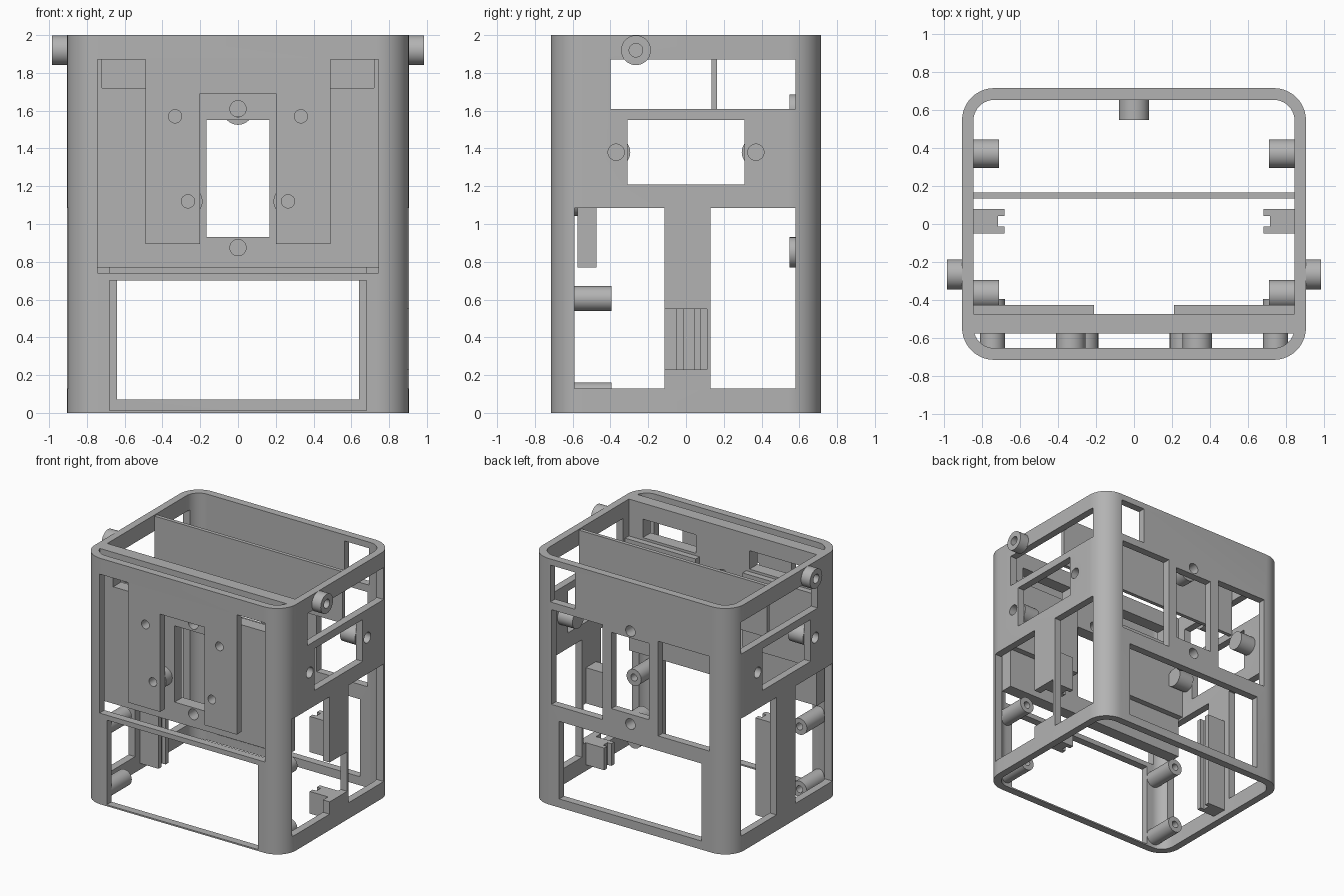
import bpy, bmesh, math
from mathutils import Vector, Matrix

cube = bpy.data.objects.get("Cube")
if cube:
    bpy.data.objects.remove(cube, do_unlink=True)

grey = bpy.data.materials.new("plain grey")
grey.use_nodes = True
grey.diffuse_color = (0.45, 0.45, 0.45, 1)
grey.node_tree.nodes["Principled BSDF"].inputs["Base Color"].default_value = (0.45, 0.45, 0.45, 1)


def finish(name, bm):
    bmesh.ops.recalc_face_normals(bm, faces=bm.faces)
    mesh = bpy.data.meshes.new(name)
    bm.to_mesh(mesh)
    bm.free()
    mesh.materials.append(grey)
    obj = bpy.data.objects.new(name, mesh)
    bpy.context.collection.objects.link(obj)
    return obj


def box(name, x, y, z):
    bm = bmesh.new()
    size = [b - a for a, b in (x, y, z)]
    mid = [(a + b) / 2 for a, b in (x, y, z)]
    bmesh.ops.create_cube(bm, size=1, matrix=Matrix.Translation(mid) @ Matrix.Diagonal((*size, 1)))
    return finish(name, bm)


def rod(name, start, end, radius):
    a, b = Vector(start), Vector(end)
    bm = bmesh.new()
    turn = (b - a).to_track_quat('Z', 'Y').to_matrix().to_4x4()
    bmesh.ops.create_cone(bm, cap_ends=True, segments=32, radius1=radius, radius2=radius,
                          depth=(b - a).length, matrix=Matrix.Translation((a + b) / 2) @ turn)
    return finish(name, bm)


def rounded_prism(name, hx, hy, radius, z):
    bm = bmesh.new()
    verts = []
    for i, (sx, sy) in enumerate(((1, 1), (-1, 1), (-1, -1), (1, -1))):
        for k in range(11):
            t = math.radians(90 * i + 9 * k)
            verts.append(bm.verts.new((sx * (hx - radius) + radius * math.cos(t),
                                       sy * (hy - radius) + radius * math.sin(t), z[0])))
    face = bm.faces.new(verts)
    top = bmesh.ops.extrude_face_region(bm, geom=[face])["geom"]
    bmesh.ops.translate(bm, vec=(0, 0, z[1] - z[0]),
                        verts=[v for v in top if isinstance(v, bmesh.types.BMVert)])
    return finish(name, bm)


def cut(obj, cutter):
    cutter.hide_render = True
    mod = obj.modifiers.new("cut", 'BOOLEAN')
    mod.operation = 'DIFFERENCE'
    mod.solver = 'EXACT'
    mod.object = cutter
    bpy.context.view_layer.objects.active = obj
    bpy.ops.object.modifier_apply(modifier=mod.name)
    bpy.data.objects.remove(cutter, do_unlink=True)


def cut_box(obj, x, y, z):
    cut(obj, box("cutter", x, y, z))


def cut_rod(obj, start, end, radius):
    cut(obj, rod("cutter", start, end, radius))


# Rounded tube shell
shell = rounded_prism("shell", 0.905, 0.715, 0.17, (0, 2))
cut(shell, rounded_prism("cutter", 0.845, 0.653, 0.11, (-0.1, 2.1)))

# Windows through both side walls
ACROSS = (-1.2, 1.2)
for y, z in (((-0.4, 0.58), (1.61, 1.87)), ((-0.31, 0.31), (1.21, 1.55)),
             ((-0.59, -0.115), (0.13, 1.085)), ((0.13, 0.58), (0.13, 1.085))):
    cut_box(shell, ACROSS, y, z)

# Front wall: lower opening, and recess leaving a hanging forked plate
FRONT, BACK = (-0.9, -0.6), (0.6, 0.9)
cut_box(shell, (-0.68, 0.68), FRONT, (0.012, 0.7))
cut_box(shell, (-0.745, 0.745), FRONT, (0.74, 0.895))
cut_box(shell, (-0.2, 0.2), FRONT, (0.8, 1.69))
for x in ((-0.745, -0.49), (0.49, 0.745)):
    cut_box(shell, x, FRONT, (0.8, 1.87))

# Back wall windows
for x, z in (((-0.64, 0.64), (0.07, 0.7)), ((-0.17, 0.17), (0.93, 1.55)),
             ((-0.71, -0.25), (0.82, 1.59)), ((0.25, 0.71), (0.82, 1.59)),
             ((0.5, 0.72), (1.65, 1.95))):
    cut_box(shell, x, BACK, z)

# Inner front panel behind the recess
panel = box("inner_front_panel", (-0.845, 0.845), (-0.575, -0.473), (0.77, 2))
cut_box(panel, (-0.168, 0.168), (-0.7, -0.4), (0.93, 1.55))
for s in (-1, 1):
    cut_box(panel, sorted((s * 0.24, s * 0.72)), (-0.7, -0.4), (1.72, 1.87))
for z in (0.875, 1.61):
    cut_rod(panel, (0, -0.7, z), (0, -0.4, z), 0.043)

divider = box("divider", (-0.845, 0.845), (0.135, 0.165), (1.57, 1.99))


def boss(name, wall, inward, radius, length, hole):
    """Blind screw boss on the inside of a wall, drilled from outside."""
    a, d = Vector(wall), Vector(inward)
    obj = rod(name, a, a + d * length, radius)
    cut_rod(obj, a - d * 0.02, a + d * length * 0.7, hole)
    cut_rod(shell, a - d * 0.15, a + d * 0.02, hole)


# Bosses on the back wall
for z in (0.85, 1.605):
    boss("back_boss", (0, 0.653, z), (0, -1, 0), 0.08, 0.105, 0.043)

for s, side in ((1, "left"), (-1, "right")):
    # Side wall bosses
    for y in (-0.37, 0.37):
        boss(side + "_side_boss", (s * 0.845, y, 1.38), (-s, 0, 0), 0.075, 0.135, 0.043)

    # Bosses between front plate and inner panel
    for x, z in ((0.333, 1.57), (0.265, 1.12)):
        boss(side + "_front_boss", (s * x, -0.653, z), (0, 1, 0), 0.077, 0.079, 0.035)

    # Long pegs low on the front wall
    for z in (0.095, 0.605):
        peg = rod(side + "_front_peg", (s * 0.745, -0.66, z), (s * 0.745, -0.395, z), 0.066)
        cut_rod(peg, (s * 0.745, -0.5, z), (s * 0.745, -0.3, z), 0.028)

    # Outer side knob with a hole
    knob = rod(side + "_knob", (s * 0.9, -0.265, 1.92), (s * 0.985, -0.265, 1.92), 0.079)
    cut_rod(knob, (s * 0.92, -0.265, 1.92), (s * 1.1, -0.265, 1.92), 0.036)

    # Backing pad on the inner panel
    box(side + "_panel_pad", sorted((s * 0.21, s * 0.845)), (-0.473, -0.425), (1.1, 1.7))

    # Slotted rail on the side pillar
    rail = box(side + "_rail", sorted((s * 0.68, s * 0.845)), (-0.05, 0.08), (0.05, 0.84))
    cut_box(rail, sorted((s * 0.6, s * 0.715)), (-0.012, 0.042), (0, 1))
    if s > 0:
        cut_box(rail, (0.6, 1), (-0.2, 0.11), (0.23, 0.55))

# Notch through the left pillar
cut_box(shell, (0.6, 1.2), (-0.2, 0.11), (0.23, 0.55))

# Smooth rounded surfaces, keep edges sharp
bpy.ops.object.select_all(action='DESELECT')
for obj in bpy.context.collection.objects:
    if obj.type == 'MESH':
        obj.select_set(True)
bpy.context.view_layer.objects.active = shell
bpy.ops.object.shade_smooth_by_angle(angle=math.radians(30))
